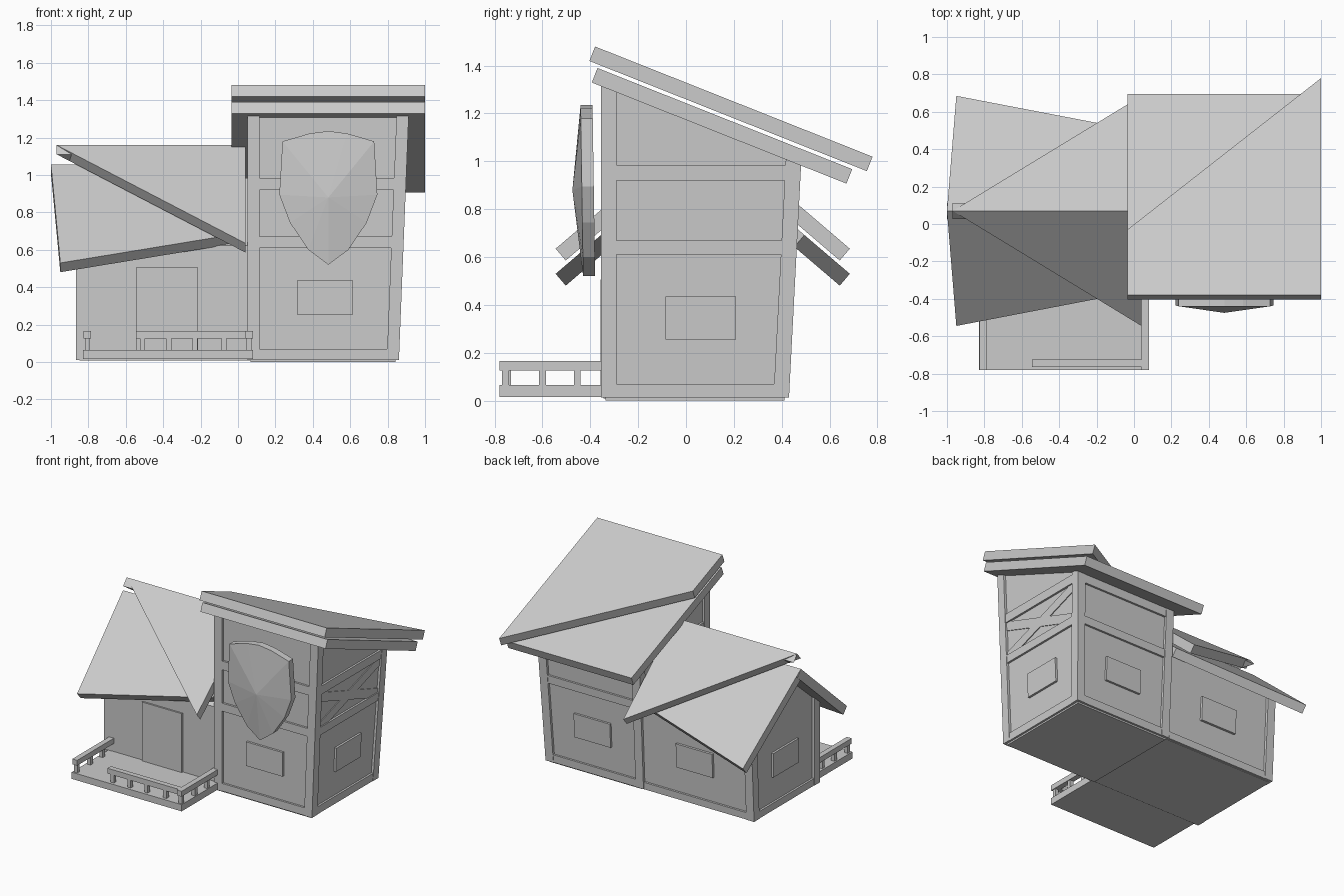
import bpy, bmesh
from mathutils import Vector

cube = bpy.data.objects.get("Cube")
if cube:
    bpy.data.objects.remove(cube, do_unlink=True)

grey = bpy.data.materials.new("plain_grey")
grey.use_nodes = True
grey.diffuse_color = (0.6, 0.6, 0.6, 1)
grey.node_tree.nodes["Principled BSDF"].inputs["Base Color"].default_value = (0.6, 0.6, 0.6, 1)


def hull(name, pts):
    """Convex solid wrapped around the given points."""
    bm = bmesh.new()
    for p in pts:
        bm.verts.new(p)
    bmesh.ops.convex_hull(bm, input=bm.verts[:])
    bmesh.ops.dissolve_limit(bm, angle_limit=0.005, verts=bm.verts[:], edges=bm.edges[:])
    bmesh.ops.recalc_face_normals(bm, faces=bm.faces[:])
    mesh = bpy.data.meshes.new(name)
    bm.to_mesh(mesh)
    bm.free()
    mesh.materials.append(grey)
    obj = bpy.data.objects.new(name, mesh)
    bpy.context.collection.objects.link(obj)
    return obj


def box(name, x0, x1, y0, y1, z0, z1):
    return hull(name, [(x, y, z) for x in (x0, x1) for y in (y0, y1) for z in (z0, z1)])


def plate(name, pts, push):
    """Flat outline thickened along a vector."""
    push = Vector(push)
    return hull(name, [Vector(p) for p in pts] + [Vector(p) + push for p in pts])


# Leaning wall planes and roof undersides
FRONT, SEAM, WEST = -0.355, 0.05, -0.865
RIDGE_Y, PITCH, SHED = 0.07, 0.854, 0.397


def east(z):
    return 0.86 + 0.04 * z


def back(z):
    return 0.43 + 0.052 * z


def tower_top(y):
    return 1.345 - SHED * (y + 0.395)


def house_top(y):
    return 0.985 - PITCH * abs(y - RIDGE_Y)


# Tower body
i = 0.018
body = []
for y_at in (lambda z: FRONT + i, lambda z: back(z) - i):
    top = tower_top(y_at(1))
    for z in (0, top):
        body += [(SEAM + i, y_at(z), z), (east(z) - i, y_at(z), z)]
hull("tower_walls", body)

# House body with gable
section = [(FRONT + 0.01, 0.008), (FRONT + 0.01, house_top(FRONT)), (RIDGE_Y, house_top(RIDGE_Y)),
           (back(0.6) - i, house_top(back(0.6))), (back(0) - i, 0.008)]
hull("house_walls", [(x, y, z) for x in (WEST + i, SEAM + 0.03) for y, z in section])


# Corner posts
def post(name, x_at, y_at, dx, dy, top_at):
    pts = []
    for sx in (0, dx):
        for sy in (0, dy):
            for z in (0.012, top_at(y_at(0.9) + sy)):
                pts.append((x_at(z) + sx, y_at(z) + sy, z))
    hull(name, pts)


w = 0.065
for side, x_at, dx in (("left", east, -w), ("right", lambda z: SEAM, w)):
    post("tower_front_post_" + side, x_at, lambda z: FRONT, dx, w, tower_top)
    post("tower_back_post_" + side, x_at, back, dx, -w, tower_top)
post("house_front_post", lambda z: WEST, lambda z: FRONT + 0.008, w, w, house_top)
post("house_back_post", lambda z: WEST, back, w, -w, house_top)


# Horizontal timber bands
def band(name, x0, x1_at, z0, z1):
    e = 0.003
    hull(name, [p for z in (z0, z1) for y in (FRONT + e, back(z) - e)
                for p in ((x0 + e, y, z), (x1_at(z) - e, y, z))])


for name, z0, z1 in (("base", 0.012, 0.07), ("middle", 0.61, 0.67), ("upper", 0.92, 0.985)):
    band("tower_band_" + name, SEAM, east, z0, z1)
band("house_band_base", WEST, lambda z: SEAM, 0.012, 0.065)

# Crossed braces on the tower side
for name, za, zb in (("falling", 0.9, 0.66), ("rising", 0.66, 0.9)):
    line = [(-0.3, za), (0.41, zb)]
    plate("brace_" + name, [(east(z + s) - 0.012, y, z + s) for y, z in line for s in (-0.035, 0.035)],
          (-0.03, 0, 0))

# Windows and door
zs = (0.255, 0.435)
plate("tower_front_window", [(x, FRONT + 0.002, z) for x in (0.315, 0.615) for z in zs], (0, 0.03, 0))
plate("tower_side_window", [(east(z) - 0.002, y, z) for y in (-0.085, 0.21) for z in zs], (-0.03, 0, 0))
plate("gable_window", [(WEST + 0.002, y, z) for y in (-0.1, 0.2) for z in zs], (0.03, 0, 0))
for name, cx in (("tower", 0.465), ("house", -0.38)):
    plate(name + "_back_window", [(cx + s, back(z) - 0.002, z) for s in (-0.15, 0.15) for z in zs],
          (0, -0.03, 0))
box("door", -0.545, -0.215, FRONT - 0.003, FRONT + 0.03, 0.05, 0.505)


# Roof slabs: outline in plan, height from slope, thickness along the slope normal
def slab(name, outline, height, normal):
    plate(name, [(x, y, height(y)) for x, y in outline], Vector(normal).normalized() * -0.065)


shed_n = (0, SHED, 1)
slab("tower_roof_lower", [(-0.035, -0.37), (1, -0.37), (1, 0.695), (-0.035, 0.695)],
     lambda y: 1.39 - SHED * (y + 0.37), shed_n)
slab("tower_roof_upper", [(-0.035, -0.38), (1, -0.38), (1, 0.78), (-0.035, -0.03)],
     lambda y: 1.48 - SHED * (y + 0.38), shed_n)
for name, s in (("front", -1), ("back", 1)):
    n = (0, s * PITCH, 1)
    eave = RIDGE_Y + s * 0.615
    slab("house_roof_lower_" + name,
         [(-1, RIDGE_Y), (-0.95, eave), (0.04, RIDGE_Y + s * 0.425), (0.04, RIDGE_Y)],
         lambda y: 1.055 - PITCH * abs(y - RIDGE_Y), n)
    slab("house_roof_upper_" + name, [(-0.97, RIDGE_Y), (0.04, eave), (0.04, RIDGE_Y)],
         lambda y: 1.16 - PITCH * abs(y - RIDGE_Y), n)

# Domed shield on the tower front
half = [(0, 1.235), (0.1, 1.222), (0.245, 1.18), (0.262, 0.895), (0.205, 0.745), (0.107, 0.6), (0, 0.52)]
outline = [(0.483 + s * x, z) for s in (-1, 1) for x, z in half]
hull("shield", [(x, y - 0.015 * (z - 0.52), z) for x, z in outline for y in (-0.38, -0.43)]
     + [(0.483, -0.475, 0.88)])

# Porch deck and railings
box("porch_deck", -0.83, 0.08, -0.78, FRONT + 0.02, 0.015, 0.065)
rail = (0.125, 0.165)
box("rail_right", -0.825, -0.785, -0.78, FRONT + 0.02, *rail)
box("rail_left", 0.04, 0.08, -0.78, FRONT + 0.02, *rail)
box("rail_front", -0.545, 0.06, -0.765, -0.725, *rail)
spots = [(x, y) for x in (-0.805, 0.06) for y in (-0.755, -0.6, -0.455)]
spots += [(x, -0.745) for x in (-0.51, -0.37, -0.23, -0.075)]
for k, (x, y) in enumerate(spots):
    box(f"baluster_{k + 1}", x - 0.014, x + 0.014, y - 0.014, y + 0.014, 0.06, 0.13)
